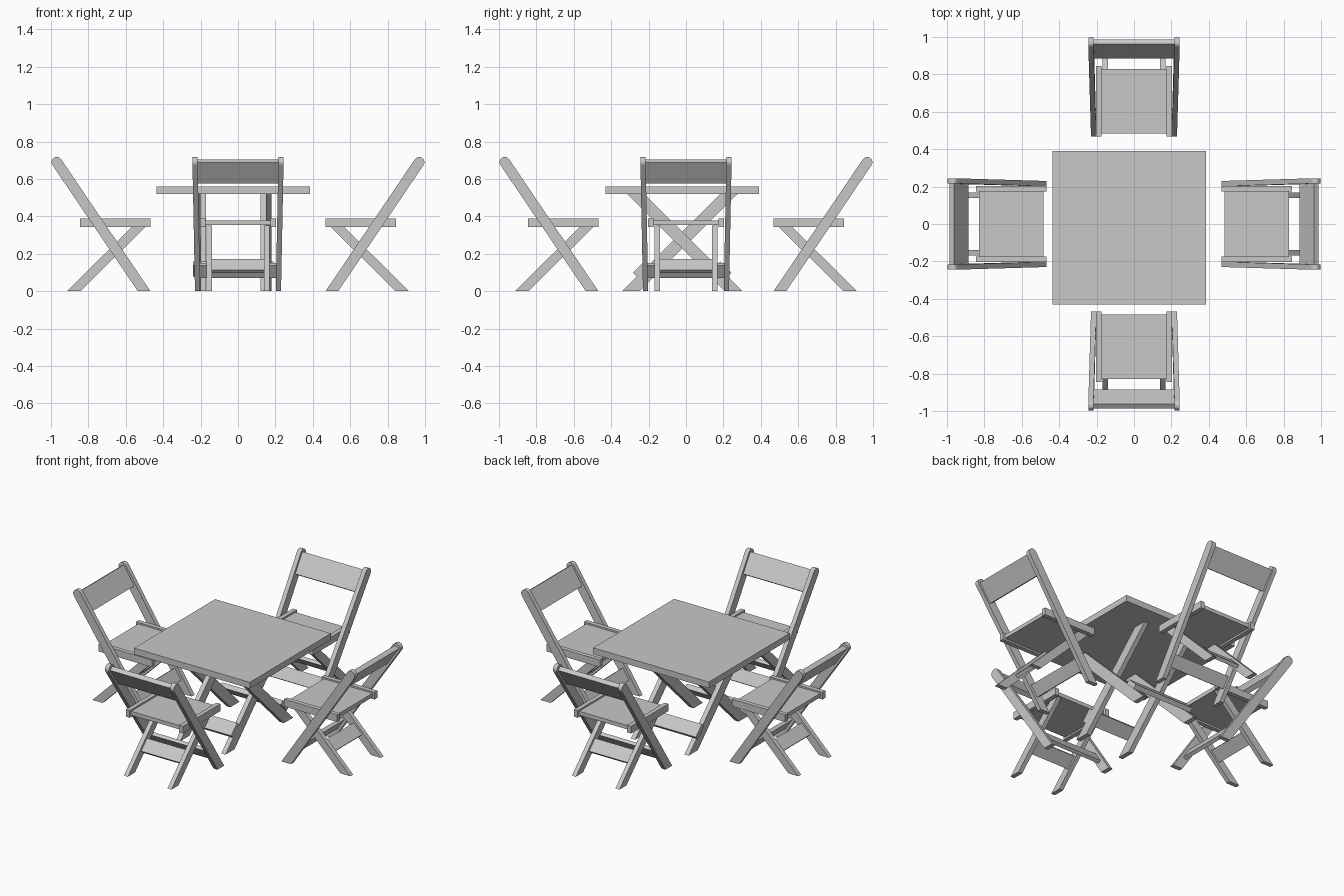
import bpy, bmesh, math
from mathutils import Matrix, Vector

cube = bpy.data.objects.get("Cube")
if cube:
    bpy.data.objects.remove(cube)

GREY = (0.58, 0.58, 0.58, 1)
mat = bpy.data.materials.new("plain grey")
mat.use_nodes = True
mat.diffuse_color = GREY
mat.node_tree.nodes["Principled BSDF"].inputs["Base Color"].default_value = GREY


def prism(name, profile, v0, v1, frame, splay=0.0):
    """Extrude a side profile of (u, z) points from v0 to v1; splay leans it sideways with height."""
    bm = bmesh.new()
    rings = [[bm.verts.new(frame @ Vector((u, v + splay * z, z))) for u, z in profile]
             for v in (v0, v1)]
    bm.faces.new(rings[0])
    bm.faces.new(rings[1][::-1])
    n = len(profile)
    for i in range(n):
        j = (i + 1) % n
        bm.faces.new((rings[0][j], rings[0][i], rings[1][i], rings[1][j]))
    bmesh.ops.recalc_face_normals(bm, faces=bm.faces)
    mesh = bpy.data.meshes.new(name)
    bm.to_mesh(mesh)
    bm.free()
    mesh.materials.append(mat)
    obj = bpy.data.objects.new(name, mesh)
    bpy.context.collection.objects.link(obj)


def box(u0, u1, z0, z1):
    return [(u0, z0), (u1, z0), (u1, z1), (u0, z1)]


def slant(u0, u1, z1, half):
    """Leaning leg with level ends; half is its horizontal half width."""
    return [(u0 - half, 0), (u0 + half, 0), (u1 + half, z1), (u1 - half, z1)]


def post_profile(u0, u1, z1, radius):
    """Leaning post with a level foot and a round top."""
    lean = math.atan2(z1, u1 - u0)
    half = radius / math.sin(lean)
    arc = [lean - math.pi / 2 + math.pi * i / 8 for i in range(9)]
    return ([(u0 - half, 0), (u0 + half, 0)]
            + [(u1 + radius * math.cos(a), z1 + radius * math.sin(a)) for a in arc])


def plank(u0, u1, z1, height, length, thick, offset=0.0):
    """Board section lying along a leaning leg, centred at a height on its axis."""
    axis = Vector((u1 - u0, z1)).normalized()
    side = Vector((-axis.y, axis.x))
    mid = Vector((u0 + (u1 - u0) * height / z1, height)) + side * offset
    corners = ((-1, -1), (1, -1), (1, 1), (-1, 1))
    return [tuple(mid + axis * a * length / 2 + side * b * thick / 2) for a, b in corners]


# Table with crossed legs: an inner and an outer frame
frame = Matrix.Translation((-0.025, -0.02, 0)) @ Matrix.Rotation(math.pi / 2, 4, "Z")
prism("table_top", box(-0.41, 0.41, 0.52, 0.56), -0.41, 0.41, frame)
for label, way, inside, reach in (("outer", 1, 0.175, 0.215), ("inner", -1, 0.145, 0.175)):
    line = (0.275 * way, -0.25 * way, 0.52)
    for s in (-1, 1):
        prism(f"table_{label}_leg", slant(*line, 0.046), s * inside, s * (inside + 0.03), frame)
    prism(f"table_{label}_stretcher", plank(*line, 0.085, 0.085, 0.03, -0.047 * way),
          -reach, reach, frame)

# Four folding chairs around the table
POST = (0.502, 0.969, 0.69)
LEG = (0.878, 0.525, 0.35)
for k in range(4):
    frame = Matrix.Rotation(k * math.pi / 2, 4, "Z")
    for s in (-1, 1):
        prism("chair_back_post", post_profile(*POST, 0.028), s * 0.202, s * 0.23, frame, s * 0.02)
        prism("chair_cross_leg", slant(*LEG, 0.036), s * 0.14, s * 0.168, frame)
        prism("chair_seat_rail", box(0.468, 0.845, 0.342, 0.388), s * 0.175, s * 0.203, frame)
    prism("chair_seat", box(0.485, 0.83, 0.353, 0.378), -0.176, 0.176, frame)
    prism("chair_backrest", plank(*POST, 0.64, 0.137, 0.03), -0.218, 0.218, frame)
    prism("chair_post_stretcher", plank(*POST, 0.11, 0.08, 0.022), -0.206, 0.206, frame)
    prism("chair_leg_stretcher", plank(*LEG, 0.135, 0.085, 0.022), -0.142, 0.142, frame)
